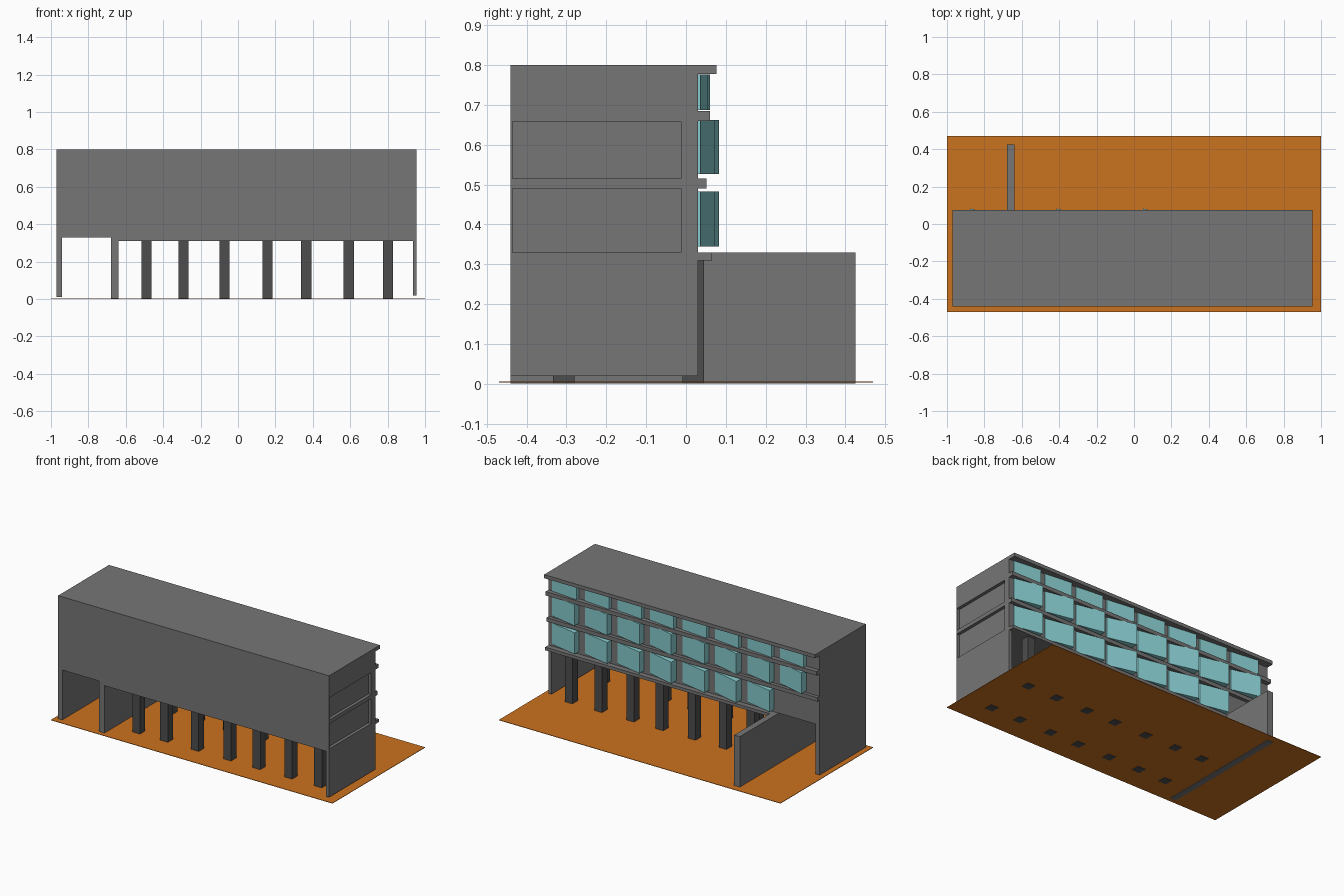
import bpy, bmesh

if "Cube" in bpy.data.objects:
    bpy.data.objects.remove(bpy.data.objects["Cube"])


def material(name, rgb):
    m = bpy.data.materials.new(name)
    m.diffuse_color = (*rgb, 1)
    m.use_nodes = True
    m.node_tree.nodes["Principled BSDF"].inputs["Base Color"].default_value = m.diffuse_color
    return m


GREY = material("concrete grey", (0.18, 0.18, 0.18))
DARK = material("dark grey", (0.075, 0.075, 0.075))
ORANGE = material("earth orange", (0.60, 0.17, 0.014))
TEAL = material("pale teal glass", (0.25, 0.62, 0.64))


def prism(name, outline, z0, z1, mat):
    """Extrude an xy outline (counter-clockwise) from z0 to z1."""
    bm = bmesh.new()
    face = bm.faces.new([bm.verts.new((x, y, z0)) for x, y in outline])
    top = bmesh.ops.extrude_face_region(bm, geom=[face])["geom"]
    verts = [v for v in top if isinstance(v, bmesh.types.BMVert)]
    bmesh.ops.translate(bm, verts=verts, vec=(0, 0, z1 - z0))
    bmesh.ops.recalc_face_normals(bm, faces=bm.faces)
    me = bpy.data.meshes.new(name)
    bm.to_mesh(me)
    bm.free()
    me.materials.append(mat)
    ob = bpy.data.objects.new(name, me)
    bpy.context.collection.objects.link(ob)
    return ob


def box(name, x0, x1, y0, y1, z0, z1, mat):
    return prism(name, [(x0, y0), (x1, y0), (x1, y1), (x0, y1)], z0, z1, mat)


# Ground sheet
box("ground_sheet", -1, 1, -0.47, 0.47, 0.003, 0.006, ORANGE)

# Raised body, stepped up over the passage on the left
box("body_main", -0.64, 0.935, -0.44, 0.03, 0.31, 0.80, GREY)
box("body_over_passage", -0.94, -0.64, -0.44, 0.03, 0.33, 0.80, GREY)

# End walls; the right one has two shallow recesses
box("left_end_wall", -0.97, -0.94, -0.44, 0.03, 0.01, 0.80, GREY)
right_wall = box("right_end_wall", 0.935, 0.955, -0.44, 0.03, 0.02, 0.80, GREY)
for z0, z1 in ((0.33, 0.49), (0.515, 0.658)):
    cutter = box("recess_cutter", 0.9, 1.0, -0.436, -0.012, z0, z1, GREY)
    cutter.hide_render = True
    cutter.hide_set(True)
    mod = right_wall.modifiers.new("recess", "BOOLEAN")
    mod.operation = "DIFFERENCE"
    mod.solver = "EXACT"
    mod.object = cutter

# Long garden wall passing under the body
box("passage_wall", -0.68, -0.64, -0.44, 0.425, 0.0, 0.33, GREY)

# Ledges along the back and the roof overhang
for name, x0, depth, z0, z1 in (("lower_ledge", -0.64, 0.065, 0.31, 0.33),
                                ("middle_ledge", -0.97, 0.052, 0.49, 0.515),
                                ("upper_ledge", -0.97, 0.06, 0.66, 0.685),
                                ("roof_overhang", -0.97, 0.076, 0.777, 0.80)):
    box(name, x0, 0.955, 0.03, depth, z0, z1, GREY)

# Two rows of supporting pillars
for x in (-0.49, -0.292, -0.072, 0.157, 0.365, 0.592, 0.802):
    for y in (-0.307, 0.018):
        box("pillar", x - 0.027, x + 0.027, y - 0.027, y + 0.027, 0, 0.312, DARK)

# Angled window bays, hinged out toward -x
for row, count, z0, z1 in (("top", 8, 0.687, 0.776),
                           ("middle", 8, 0.527, 0.662),
                           ("lower", 7, 0.345, 0.482)):
    for i in range(count):
        hi = 0.925 - 0.231 * i
        lo = hi - 0.185
        out = i >= 3 and i % 2 == 1
        y = (0.06 if out else 0.054) if row == "top" else (0.083 if out else 0.073)
        prism(row + "_window", [(lo, 0.028), (hi, 0.028), (hi, 0.036), (lo, y)],
              z0, z1, TEAL)
